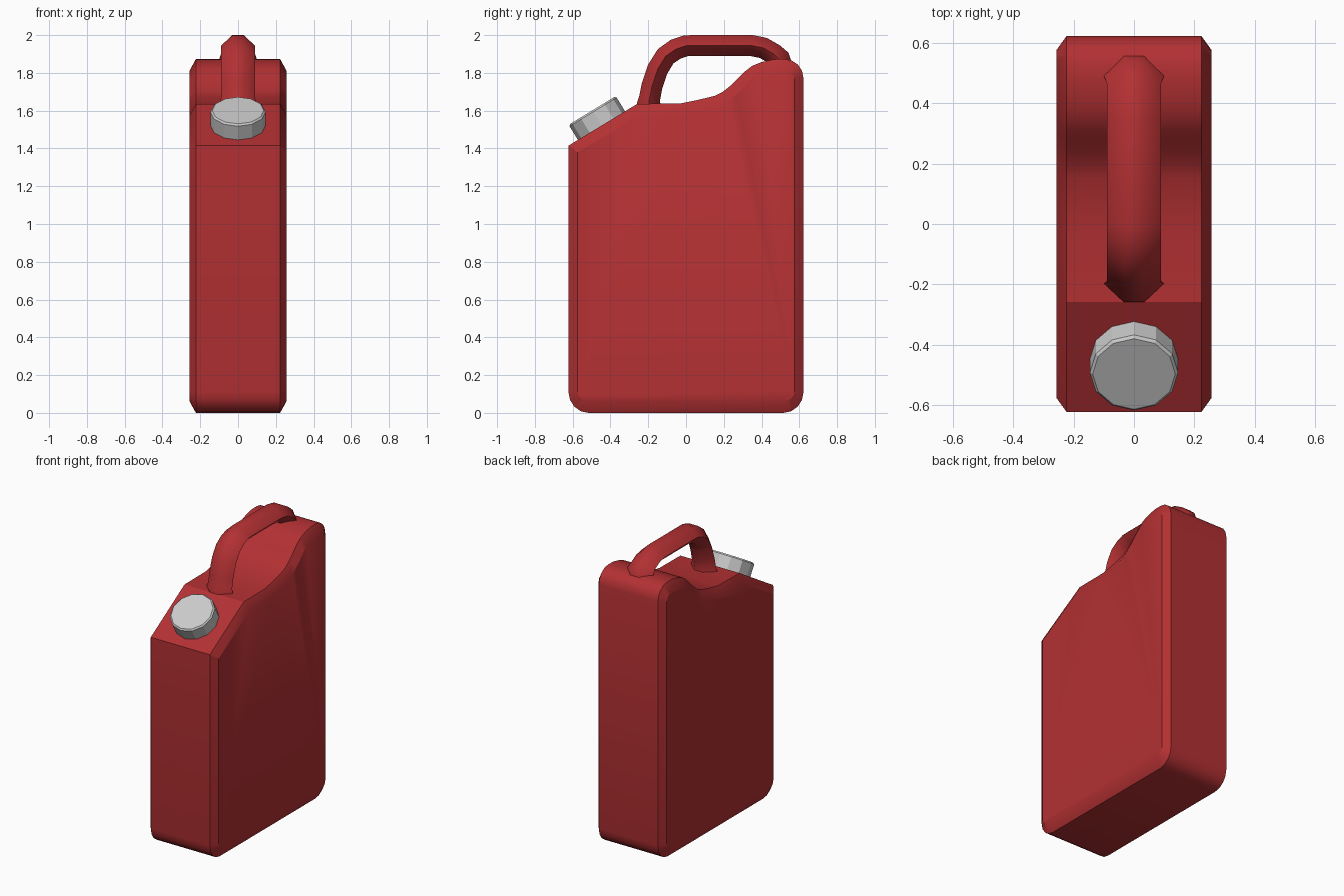
import bpy, bmesh, math
from mathutils import Vector

if "Cube" in bpy.data.objects:
    bpy.data.objects.remove(bpy.data.objects["Cube"])

red = bpy.data.materials.new("red_metal")
red.diffuse_color = (0.45, 0.03, 0.033, 1)
red.use_nodes = True
red.node_tree.nodes["Principled BSDF"].inputs["Base Color"].default_value = red.diffuse_color


def loft(name, rings, angle):
    """Bridge closed rings of points, cap both ends."""
    bm = bmesh.new()
    loops = [[bm.verts.new(p) for p in ring] for ring in rings]
    n = len(loops[0])
    for a, b in zip(loops, loops[1:]):
        for i in range(n):
            j = (i + 1) % n
            bm.faces.new((a[i], a[j], b[j], b[i]))
    bm.faces.new(loops[0])
    bm.faces.new(loops[-1])
    bmesh.ops.recalc_face_normals(bm, faces=bm.faces)
    me = bpy.data.meshes.new(name)
    bm.to_mesh(me)
    bm.free()
    ob = bpy.data.objects.new(name, me)
    bpy.context.collection.objects.link(ob)
    me.materials.append(red)
    bpy.ops.object.select_all(action='DESELECT')
    ob.select_set(True)
    bpy.context.view_layer.objects.active = ob
    bpy.ops.object.shade_smooth_by_angle(angle=math.radians(angle))
    return ob


def inset(pts, dy, dz):
    """Mitred inward offset of a counter-clockwise outline."""
    out = []
    for i, p in enumerate(pts):
        d1 = (p - pts[i - 1]).normalized()
        d2 = (pts[(i + 1) % len(pts)] - p).normalized()
        n1, n2 = Vector((-d1.y, d1.x)), Vector((-d2.y, d2.x))
        m = (n1 + n2) / (1 + n1.dot(n2))
        out.append(p + Vector((m.x * dy, m.y * dz)))
    return out


def arc(cy, cz, ry, rz, a0, a1, n=5):
    angs = [math.radians(a0 + (a1 - a0) * i / (n - 1)) for i in range(n)]
    return [(cy + ry * math.cos(a), cz + rz * math.sin(a)) for a in angs]


# Body: side outline with chamfered rims
outline = (arc(-0.515, 0.11, 0.107, 0.11, 180, 270)
           + arc(0.515, 0.11, 0.107, 0.11, 270, 360)
           + arc(0.522, 1.773, 0.1, 0.1, 0, 90)
           + [(0.465, 1.872), (0.4, 1.857), (0.35, 1.837), (0.31, 1.806),
              (0.27, 1.765), (0.233, 1.73), (0.195, 1.7), (0.153, 1.679),
              (0.06, 1.656), (-0.03, 1.638), (-0.258, 1.636), (-0.622, 1.415)])
outer = [Vector(p) for p in outline]
inner = inset(outer, 0.047, 0.062)
loft("can_body", [[(x, p.x, p.y) for p in prof] for x, prof in
                  ((-0.257, inner), (-0.223, outer), (0.223, outer), (0.257, inner))], 30)

# Handle: hexagonal bar swept along a bent path, slightly flared at its feet
path = [(-0.198, 1.6, 1.12), (-0.197, 1.64, 1.1), (-0.193, 1.665, 1), (-0.18, 1.73, 1),
        (-0.15, 1.82, 1), (-0.108, 1.888, 1), (-0.055, 1.925, 1), (0, 1.944, 1),
        (0.35, 1.944, 1), (0.41, 1.932, 1), (0.465, 1.9, 1), (0.49, 1.875, 1.1),
        (0.5, 1.84, 1.1)]
section = [(0.09, 0), (0.03, 0.056), (-0.03, 0.056), (-0.09, 0), (-0.03, -0.056), (0.03, -0.056)]
centres = [Vector(p[:2]) for p in path]
rings = []
for i, c in enumerate(centres):
    t = Vector((0, 0))
    if i > 0:
        t += (c - centres[i - 1]).normalized()
    if i < len(path) - 1:
        t += (centres[i + 1] - c).normalized()
    t.normalize()
    s = path[i][2]
    rings.append([(u * s, c.x - t.y * v * s, c.y + t.x * v * s) for u, v in section])
loft("carry_handle", rings, 60)

# Cap: twelve-sided disc sitting square on the sloped shoulder
tilt = math.atan2(0.221, 0.364)
axis = Vector((0, -math.sin(tilt), math.cos(tilt)))
bpy.ops.mesh.primitive_cylinder_add(vertices=12, radius=0.146, depth=0.11,
                                    location=Vector((0, -0.447, 1.52)) + axis * 0.04,
                                    rotation=(tilt, 0, 0))
cap = bpy.context.object
cap.name = "screw_cap"
bm = bmesh.new()
bm.from_mesh(cap.data)
top_edges = [e for e in bm.edges if all(v.co.z > 0 for v in e.verts)]
bmesh.ops.bevel(bm, geom=top_edges, offset=0.009, segments=1, affect='EDGES')
bm.to_mesh(cap.data)
bm.free()
